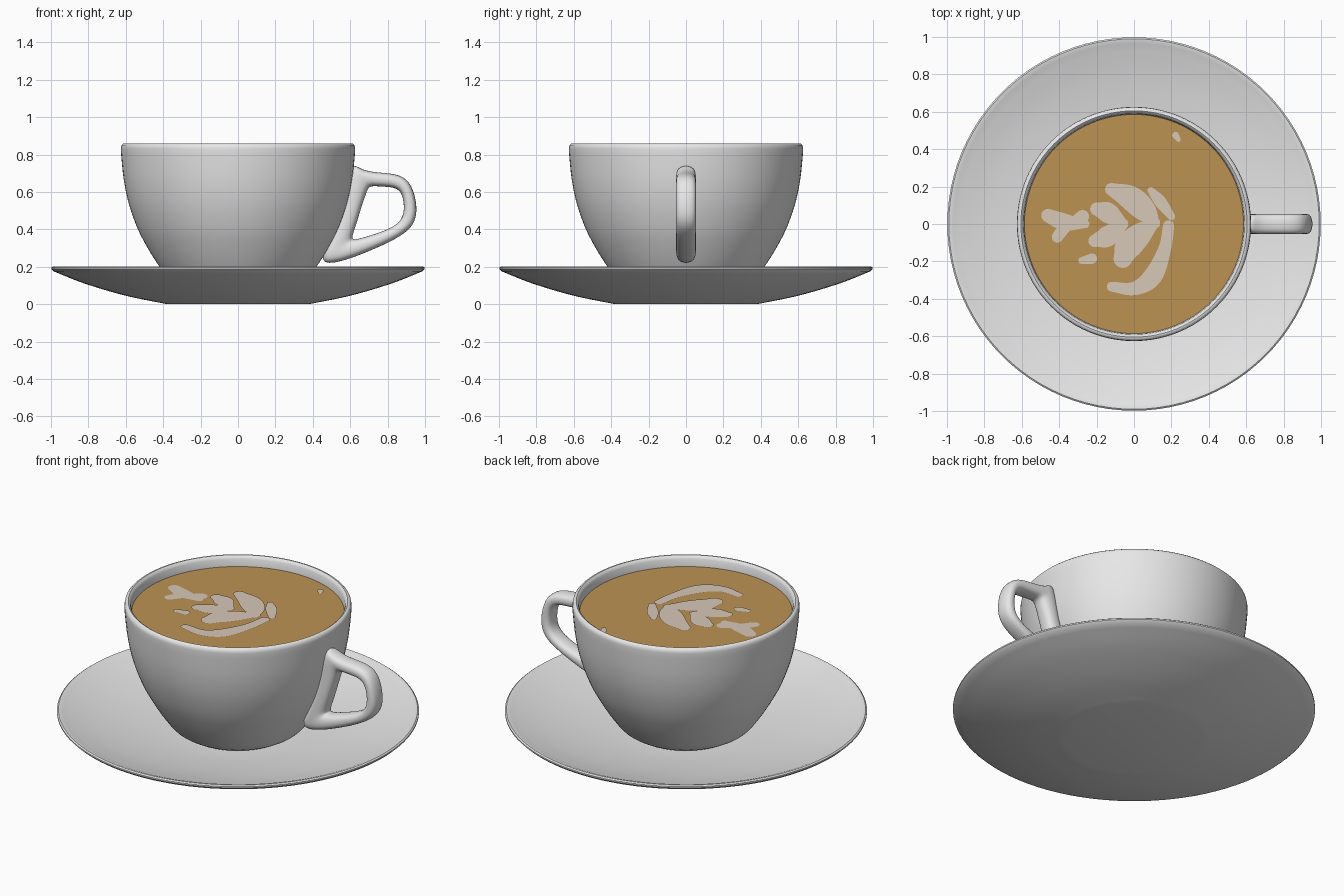
import bpy, bmesh, math
from mathutils import Vector

if "Cube" in bpy.data.objects:
    bpy.data.objects.remove(bpy.data.objects["Cube"])


def material(name, rgb):
    mat = bpy.data.materials.new(name)
    mat.use_nodes = True
    mat.diffuse_color = (*rgb, 1)
    mat.node_tree.nodes["Principled BSDF"].inputs["Base Color"].default_value = (*rgb, 1)
    return mat


porcelain = material("white porcelain", (0.8, 0.8, 0.8))
coffee_brown = material("coffee brown", (0.5, 0.29, 0.085))
foam_cream = material("foam cream", (0.67, 0.58, 0.47))


def finish(bm, name, mat):
    mesh = bpy.data.meshes.new(name)
    bm.to_mesh(mesh)
    bm.free()
    mesh.materials.append(mat)
    obj = bpy.data.objects.new(name, mesh)
    bpy.context.collection.objects.link(obj)
    return obj


def smooth(obj, angle):
    bpy.ops.object.select_all(action="DESELECT")
    obj.select_set(True)
    bpy.context.view_layer.objects.active = obj
    bpy.ops.object.shade_smooth_by_angle(angle=math.radians(angle))


def spline(points, steps):
    """Smooth curve through the points."""
    p = [Vector(q) for q in points]
    p = [2 * p[0] - p[1]] + p + [2 * p[-1] - p[-2]]
    out = []
    for a, b, c, d in zip(p, p[1:], p[2:], p[3:]):
        for i in range(steps):
            t = i / steps
            out.append(0.5 * (2 * b + (c - a) * t + (2 * a - 5 * b + 4 * c - d) * t * t
                              + (3 * b - a - 3 * c + d) * t ** 3))
    return out + [p[-2]]


def lathe(name, profile, mat, segments=96):
    """Turn a radius/height profile around the z axis."""
    bm = bmesh.new()
    verts = [bm.verts.new((r, 0, z)) for r, z in profile]
    edges = [bm.edges.new(pair) for pair in zip(verts, verts[1:])]
    bmesh.ops.spin(bm, geom=verts + edges, cent=(0, 0, 0), axis=(0, 0, 1),
                   angle=math.tau, steps=segments, use_merge=False)
    bmesh.ops.remove_doubles(bm, verts=bm.verts, dist=0.0005)
    bmesh.ops.recalc_face_normals(bm, faces=bm.faces)
    obj = finish(bm, name, mat)
    smooth(obj, 40)
    return obj


# Saucer: flat foot, flared underside, thin rim, shallow dished top
underside = spline([(0.38, 0), (0.6, 0.045), (0.82, 0.11), (0.985, 0.175)], 5)
rim = [(0.998, 0.188), (0.998, 0.196), (0.99, 0.202), (0.975, 0.2)]
dish = spline([(0.965, 0.196), (0.8, 0.152), (0.6, 0.115), (0.4, 0.092), (0.2, 0.085)], 4)
lathe("saucer", [(0, 0)] + underside + rim + dish + [(0, 0.085)], porcelain)

# Cup: rounded bowl with a wall and a soft lip
wall = spline([(0.3, 0.088), (0.365, 0.13), (0.42, 0.2), (0.48, 0.295), (0.535, 0.4),
               (0.582, 0.53), (0.61, 0.66), (0.624, 0.79), (0.626, 0.835)], 4)
lip = [(0.623, 0.85), (0.614, 0.858), (0.605, 0.859), (0.596, 0.853), (0.59, 0.84)]
inside = spline([(0.586, 0.8), (0.57, 0.66), (0.5, 0.42), (0.37, 0.2), (0.2, 0.13)], 4)
lathe("cup", [(0, 0.088)] + wall + lip + inside + [(0, 0.12)], porcelain)

# Coffee surface
LEVEL = 0.797
bm = bmesh.new()
bmesh.ops.create_circle(bm, cap_ends=True, segments=96, radius=0.587)
bmesh.ops.translate(bm, verts=bm.verts, vec=(0, 0, LEVEL))
finish(bm, "coffee", coffee_brown)

# Handle: closed loft, each rib given by its outer and inner edge (x, z)
ribs = [((0.6, 0.77), (0.685, 0.595)), ((0.655, 0.715), (0.698, 0.635)),
        ((0.75, 0.702), (0.75, 0.63)), ((0.87, 0.695), (0.845, 0.627)),
        ((0.93, 0.64), (0.882, 0.59)), ((0.96, 0.52), (0.892, 0.5)),
        ((0.945, 0.42), (0.872, 0.44)), ((0.85, 0.35), (0.8, 0.395)),
        ((0.7, 0.283), (0.68, 0.358)), ((0.55, 0.225), (0.615, 0.34)),
        ((0.42, 0.21), (0.605, 0.355)), ((0.51, 0.38), (0.63, 0.42)),
        ((0.565, 0.52), (0.658, 0.52))]
section = [(1, 0.5), (0.55, 1), (-0.55, 1), (-1, 0.5),
           (-1, -0.5), (-0.55, -1), (0.55, -1), (1, -0.5)]
bm = bmesh.new()
rings = []
for outer, inner in ribs:
    outer, inner = Vector(outer), Vector(inner)
    mid, half = (outer + inner) / 2, (outer - inner) / 2
    ring = []
    for u, v in section:
        spot = mid + half * u * 1.04
        ring.append(bm.verts.new((spot.x, v * 0.054, spot.y)))
    rings.append(ring)
for a, b in zip(rings, rings[1:] + rings[:1]):
    for i in range(len(section)):
        j = (i + 1) % len(section)
        bm.faces.new((a[i], a[j], b[j], b[i]))
bmesh.ops.recalc_face_normals(bm, faces=bm.faces)
handle = finish(bm, "handle", porcelain)
smooth(handle, 180)
subdivide = handle.modifiers.new("rounding", "SUBSURF")
subdivide.levels = subdivide.render_levels = 2


def foam_stroke(name, spine, height):
    """Flat round-ended brush stroke; spine points are (x, y, half width)."""
    pts = spline(spine, 6)
    bm = bmesh.new()

    def vert(x, y):
        return bm.verts.new((x, y, height))

    pairs, angles = [], []
    for i, p in enumerate(pts):
        d = pts[min(i + 1, len(pts) - 1)] - pts[max(i - 1, 0)]
        a = math.atan2(d.y, d.x) + math.pi / 2
        dx, dy = math.cos(a) * p.z, math.sin(a) * p.z
        pairs.append((vert(p.x + dx, p.y + dy), vert(p.x - dx, p.y - dy)))
        angles.append(a)
    for (l0, r0), (l1, r1) in zip(pairs, pairs[1:]):
        bm.faces.new((l0, r0, r1, l1))
    for k, sign in ((0, 1), (-1, -1)):
        arc = [angles[k] + sign * math.pi * i / 8 for i in range(1, 8)]
        p = pts[k]
        cap = [vert(p.x + p.z * math.cos(a), p.y + p.z * math.sin(a)) for a in arc]
        bm.faces.new([pairs[k][0]] + cap + [pairs[k][1]])
    for f in bm.faces:
        f.normal_update()
        if f.normal.z < 0:
            f.normal_flip()
    finish(bm, name, foam_cream)


# Foam leaf pattern on the coffee
strokes = {
    "foam_tip": [(-0.46, 0.045, 0.036), (-0.37, 0.01, 0.045), (-0.26, 0, 0.022)],
    "foam_tip_lower": [(-0.41, -0.07, 0.03), (-0.36, 0, 0.035)],
    "foam_tip_upper": [(-0.275, 0.04, 0.035), (-0.32, 0.01, 0.03)],
    "foam_small_leaf_upper": [(-0.2, 0.08, 0.035), (-0.14, 0.06, 0.055), (-0.06, 0, 0.028)],
    "foam_small_leaf_lower": [(-0.21, -0.09, 0.034), (-0.14, -0.065, 0.055), (-0.06, 0, 0.03)],
    "foam_large_leaf_upper": [(-0.12, 0.185, 0.035), (-0.02, 0.14, 0.065),
                              (0.06, 0.07, 0.06), (0.12, 0, 0.02)],
    "foam_large_leaf_lower": [(-0.06, -0.185, 0.05), (-0.03, -0.12, 0.07),
                              (0.04, -0.05, 0.06), (0.12, 0.01, 0.02)],
    "foam_edge_upper": [(0.09, 0.18, 0.018), (0.14, 0.12, 0.032), (0.2, 0.04, 0.02)],
    "foam_edge_lower": [(0.185, -0.01, 0.03), (0.165, -0.13, 0.034), (0.1, -0.28, 0.05),
                        (0, -0.345, 0.036), (-0.12, -0.335, 0.026)],
    "foam_fleck_left": [(-0.28, -0.195, 0.018), (-0.225, -0.185, 0.028)],
    "foam_fleck_top": [(0.222, 0.475, 0.018), (0.238, 0.45, 0.012)],
}
for n, (name, spine) in enumerate(strokes.items()):
    foam_stroke(name, spine, LEVEL + 0.003 + n * 0.0002)
